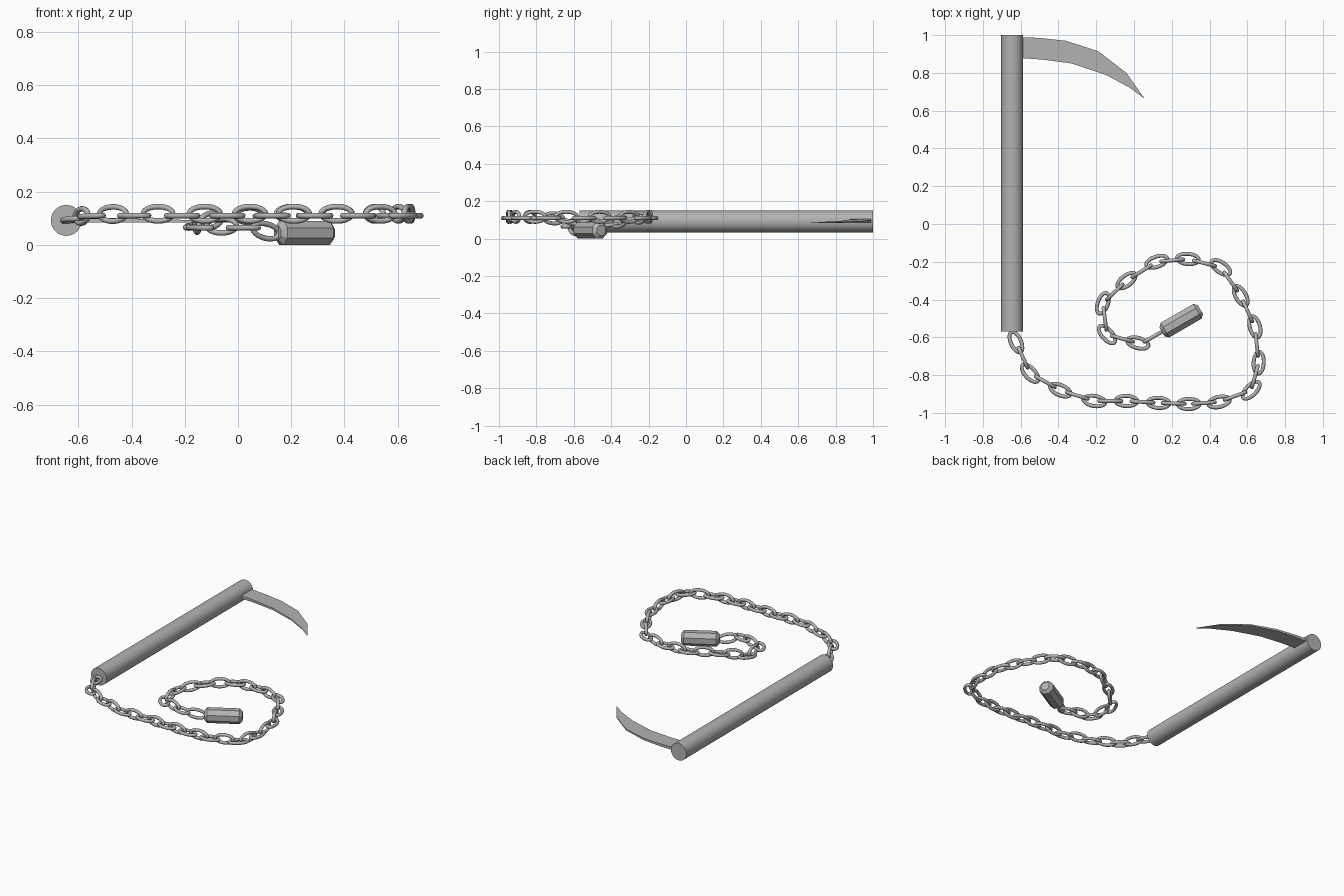
import bpy, bmesh, math
from mathutils import Vector, Matrix

old = bpy.data.objects.get("Cube")
if old:
    bpy.data.objects.remove(old)

steel = bpy.data.materials.new("plain grey")
steel.use_nodes = True
GREY = (0.45, 0.45, 0.45, 1)
steel.diffuse_color = GREY
steel.node_tree.nodes["Principled BSDF"].inputs["Base Color"].default_value = GREY


def finish(obj, name, smooth):
    obj.name = name
    obj.data.materials.append(steel)
    if smooth:
        bpy.ops.object.shade_smooth_by_angle(angle=math.radians(40))
    return obj


# Handle: long round bar lying along y
bpy.ops.mesh.primitive_cylinder_add(vertices=32, radius=0.058, depth=1.57,
                                    location=(-0.645, 0.215, 0.092),
                                    rotation=(math.pi / 2, 0, 0))
finish(bpy.context.object, "handle", True)

# Blade: curved strip, (spine, edge) pairs from root to tip, thinning to the tip
sections = [((-0.62, 0.99), (-0.62, 0.88)), ((-0.5, 0.985), (-0.48, 0.87)),
            ((-0.36, 0.97), (-0.33, 0.85)), ((-0.19, 0.915), (-0.15, 0.79)),
            ((-0.04, 0.80), (-0.02, 0.72)), ((0.053, 0.668), (0.05, 0.667))]
bm = bmesh.new()
rings = []
for i, (spine, edge) in enumerate(sections):
    thick = 0.001 + 0.02 * (1 - i / (len(sections) - 1))
    low = 0.084
    rings.append([bm.verts.new((*p, z)) for p, z in
                  ((spine, low), (spine, low + thick), (edge, low + thick), (edge, low))])
for a, b in zip(rings, rings[1:]):
    for k in range(4):
        n = (k + 1) % 4
        bm.faces.new((a[k], a[n], b[n], b[k]))
bm.faces.new(rings[0])
bm.faces.new(rings[-1])
bmesh.ops.recalc_face_normals(bm, faces=bm.faces)
mesh = bpy.data.meshes.new("blade")
bm.to_mesh(mesh)
bm.free()
blade = bpy.data.objects.new("blade", mesh)
bpy.context.collection.objects.link(blade)
finish(blade, "blade", False)

# Chain link: torus stretched to an oval, shared by the whole chain
HALF_LENGTH, HALF_WIDTH, WIRE = 0.058, 0.027, 0.0105
bpy.ops.mesh.primitive_torus_add(major_segments=24, minor_segments=10,
                                 major_radius=HALF_WIDTH, minor_radius=WIRE)
link = finish(bpy.context.object, "chain_link", True)
for v in link.data.vertices:
    v.co.x += (HALF_LENGTH - HALF_WIDTH) * v.co.x / math.hypot(v.co.x, v.co.y)
link_mesh = link.data
bpy.data.objects.remove(link)


def add_link(centre, along, upright):
    x = Vector(along).normalized()
    side = Vector((0, 0, 1)).cross(x).normalized()
    up = x.cross(side)
    if upright:
        side, up = up, -side
    obj = bpy.data.objects.new("chain_link", link_mesh)
    bpy.context.collection.objects.link(obj)
    rot = Matrix((x, side, up)).transposed().to_4x4()
    obj.matrix_world = Matrix.Translation(centre) @ rot


# Chain: centres of the flat links, with an upright link between each pair
path = [Vector(p) for p in (
    (-0.625, -0.625, 0.095), (-0.55, -0.79, 0.108), (-0.39, -0.88, 0.11),
    (-0.21, -0.937, 0.11), (-0.04, -0.937, 0.11), (0.13, -0.947, 0.11),
    (0.29, -0.953, 0.11), (0.45, -0.942, 0.11), (0.62, -0.88, 0.11),
    (0.66, -0.735, 0.11), (0.64, -0.545, 0.11), (0.565, -0.38, 0.11),
    (0.46, -0.23, 0.11), (0.285, -0.185, 0.11), (0.12, -0.20, 0.11),
    (-0.04, -0.30, 0.10), (-0.165, -0.42, 0.07), (-0.143, -0.585, 0.065),
    (0.02, -0.63, 0.065))]
for i, p in enumerate(path):
    before = path[max(i - 1, 0)]
    after = path[min(i + 1, len(path) - 1)]
    add_link(p, after - before, False)
    if i + 1 < len(path):
        add_link((p + after) / 2 + Vector((0, 0, 0.007)), after - p, True)
add_link(Vector((0.105, -0.595, 0.052)), (1, 0.58, -0.25), True)

# Weight: octagonal bar with chamfered ends
SIDES, RADIUS, LENGTH, CHAMFER = 8, 0.0485, 0.235, 0.018
bpy.ops.mesh.primitive_cylinder_add(vertices=SIDES, radius=RADIUS, depth=LENGTH)
weight = finish(bpy.context.object, "weight", False)
weight.data.transform(Matrix.Rotation(math.pi / SIDES, 4, 'Z'))
bm = bmesh.new()
bm.from_mesh(weight.data)
rims = [e for e in bm.edges if abs(e.verts[0].co.z - e.verts[1].co.z) < 0.01]
bmesh.ops.bevel(bm, geom=rims, offset=CHAMFER, segments=1, affect='EDGES')
bm.to_mesh(weight.data)
bm.free()
weight.data.transform(Matrix.Rotation(math.pi / 2, 4, 'Y'))
weight.rotation_euler.z = math.radians(30)
weight.location = (0.25, -0.512, 0.045)
